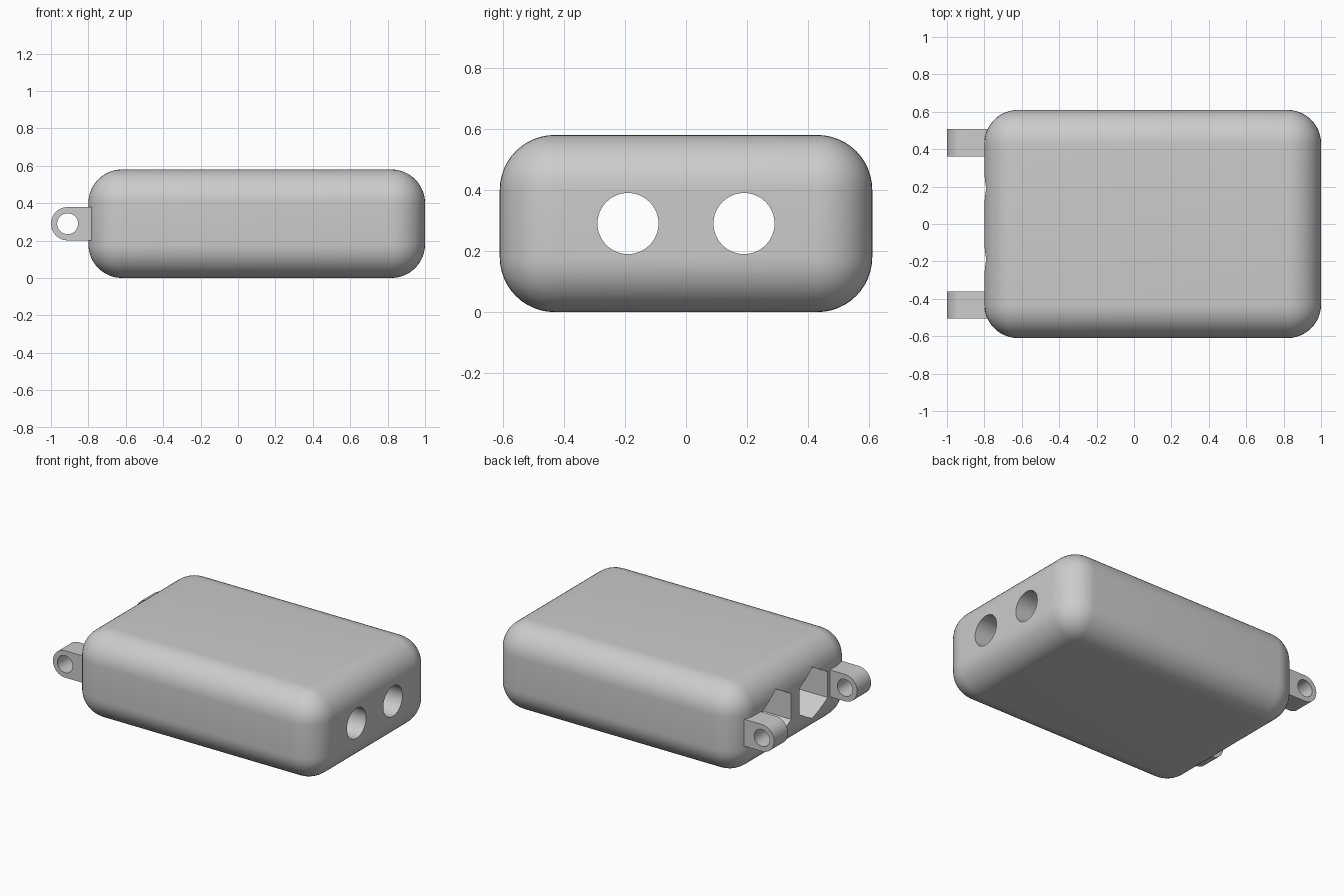
import bpy, bmesh, math
from mathutils import Matrix

default = bpy.data.objects.get("Cube")
if default:
    bpy.data.objects.remove(default, do_unlink=True)

MID_Z = 0.29

grey = bpy.data.materials.new("plain grey")
grey.use_nodes = True
grey.diffuse_color = (0.6, 0.6, 0.6, 1)
grey.node_tree.nodes["Principled BSDF"].inputs["Base Color"].default_value = (0.6, 0.6, 0.6, 1)


def make_object(name, bm):
    bmesh.ops.recalc_face_normals(bm, faces=bm.faces)
    mesh = bpy.data.meshes.new(name)
    bm.to_mesh(mesh)
    bm.free()
    mesh.materials.append(grey)
    obj = bpy.data.objects.new(name, mesh)
    bpy.context.collection.objects.link(obj)
    return obj


def select_only(obj):
    bpy.ops.object.select_all(action='DESELECT')
    obj.select_set(True)
    bpy.context.view_layer.objects.active = obj


def prism(name, axis, sides, radius, length, centre, spin=0.0):
    """Regular prism whose length runs along the x or y axis."""
    turn = Matrix.Rotation(math.pi / 2, 4, 'Y' if axis == 'x' else 'X')
    bm = bmesh.new()
    bmesh.ops.create_cone(bm, cap_ends=True, segments=sides, radius1=radius,
                          radius2=radius, depth=length,
                          matrix=Matrix.Translation(centre) @ turn @ Matrix.Rotation(spin, 4, 'Z'))
    return make_object(name, bm)


def cut(obj, cutter):
    """Subtract the cutter, then discard it."""
    cutter.hide_render = True
    mod = obj.modifiers.new("cut", 'BOOLEAN')
    mod.operation = 'DIFFERENCE'
    mod.solver = 'EXACT'
    mod.object = cutter
    select_only(obj)
    bpy.ops.object.modifier_apply(modifier=mod.name)
    bpy.data.objects.remove(cutter, do_unlink=True)


def smooth(obj):
    select_only(obj)
    bpy.ops.object.shade_smooth_by_angle(angle=math.radians(30))


# Rounded case body
bm = bmesh.new()
bmesh.ops.create_cube(bm, size=1, matrix=Matrix.Translation((0.1, 0, MID_Z))
                      @ Matrix.Diagonal((1.8, 1.22, 0.58, 1)))
bmesh.ops.bevel(bm, geom=bm.edges[:], offset=0.18, offset_type='OFFSET',
                segments=12, profile=0.5, affect='EDGES')
body = make_object("case_body", bm)

# Round through-holes that widen into hexagonal pockets on the lug end
for y in (-0.19, 0.19):
    cut(body, prism("bore_cutter", 'x', 48, 0.1, 2.4, (0.1, y, MID_Z)))
    # one corner of the hexagon points straight up
    hexagon = prism("pocket_cutter", 'x', 6, 0.17, 0.6, (-0.7, y, MID_Z))
    if max(v.co.z for v in hexagon.data.vertices) < MID_Z + 0.16:
        hexagon.data.transform(Matrix.Translation((0, y, MID_Z))
                               @ Matrix.Rotation(math.pi / 6, 4, 'X')
                               @ Matrix.Translation((0, -y, -MID_Z)))
    cut(body, hexagon)
smooth(body)

# Pair of rounded lugs with pin holes
LUG_R, LUG_X, LUG_W = 0.089, -0.911, 0.146
for name, y in (("lug_front", -0.433), ("lug_back", 0.435)):
    bm = bmesh.new()
    outline = [(-0.75, MID_Z - LUG_R)]
    for i in range(25):
        a = -math.pi / 2 - math.pi * i / 24
        outline.append((LUG_X + LUG_R * math.cos(a), MID_Z + LUG_R * math.sin(a)))
    outline.append((-0.75, MID_Z + LUG_R))
    face = bm.faces.new([bm.verts.new((x, y - LUG_W / 2, z)) for x, z in outline])
    side = bmesh.ops.extrude_face_region(bm, geom=[face])["geom"]
    bmesh.ops.translate(bm, vec=(0, LUG_W, 0),
                        verts=[g for g in side if isinstance(g, bmesh.types.BMVert)])
    lug = make_object(name, bm)
    cut(lug, prism("pin_cutter", 'y', 32, 0.056, 0.4, (LUG_X, y, MID_Z)))
    smooth(lug)
